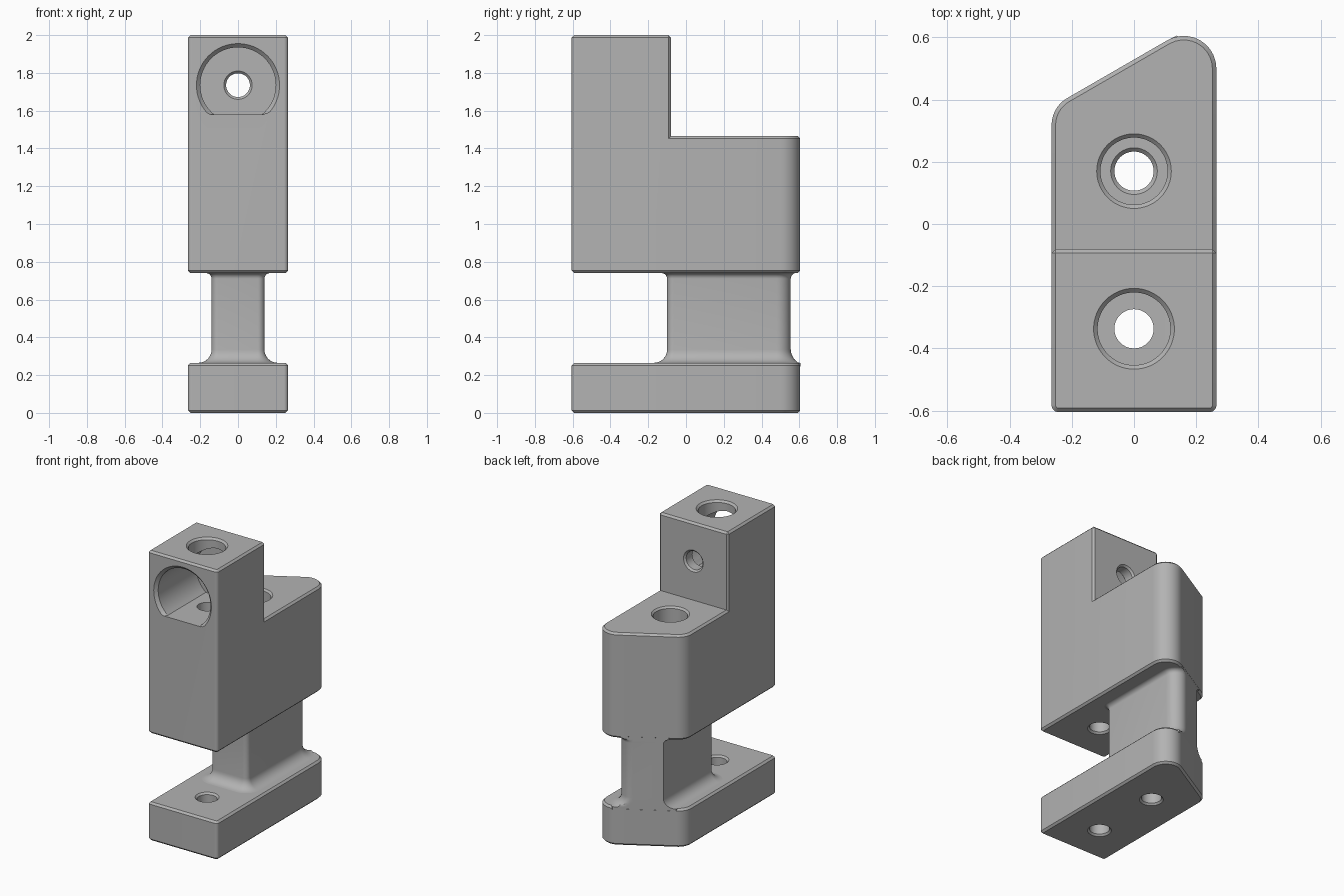
import bpy, bmesh
from math import cos, sin, pi, tan, radians
from mathutils import Vector

cube = bpy.data.objects.get("Cube")
if cube:
    bpy.data.objects.remove(cube, do_unlink=True)

HALF_W, FRONT, STEP_Y = 0.265, -0.605, -0.08
BASE_TOP, BLOCK_BOTTOM, STEP_Z, TOP = 0.265, 0.74, 1.465, 2.0
EDGE = 0.013

grey = bpy.data.materials.new("machined_grey")
grey.use_nodes = True
grey.diffuse_color = (0.45, 0.45, 0.45, 1)
grey.node_tree.nodes["Principled BSDF"].inputs["Base Color"].default_value = grey.diffuse_color


def slant(x):
    """Depth of the slanted rear face at a given x."""
    return 0.682 + (x - HALF_W) * tan(radians(30))


def rounded(corners, steps=10):
    """Outline with an arc at each (x, y, radius) corner."""
    pts = []
    for i, (x, y, r) in enumerate(corners):
        p = Vector((x, y))
        if r == 0:
            pts.append(p)
            continue
        a = (Vector(corners[i - 1][:2]) - p).normalized()
        b = (Vector(corners[(i + 1) % len(corners)][:2]) - p).normalized()
        half = a.angle(b) / 2
        centre = p + (a + b).normalized() * r / sin(half)
        start = p + a * r / tan(half) - centre
        end = p + b * r / tan(half) - centre
        sweep = start.angle(end)
        for k in range(steps + 1):
            t = sweep * k / steps
            pts.append(centre + (start * sin(sweep - t) + end * sin(t)) / sin(sweep))
    return pts


def loft(rings):
    """Closed solid through matching rings of points."""
    bm = bmesh.new()
    loops = [[bm.verts.new(p) for p in ring] for ring in rings]
    n = len(loops[0])
    for lo, hi in zip(loops, loops[1:]):
        for i in range(n):
            j = (i + 1) % n
            bm.faces.new((lo[i], lo[j], hi[j], hi[i]))
    bm.faces.new(loops[0][::-1])
    bm.faces.new(loops[-1])
    bmesh.ops.recalc_face_normals(bm, faces=bm.faces)
    return bm


def to_object(name, bm):
    mesh = bpy.data.meshes.new(name)
    bm.to_mesh(mesh)
    bm.free()
    ob = bpy.data.objects.new(name, mesh)
    bpy.context.collection.objects.link(ob)
    mesh.materials.append(grey)
    return ob


def chamfer(bm):
    """Break every sharp outer edge."""
    bmesh.ops.dissolve_limit(bm, angle_limit=0.01, verts=bm.verts, edges=bm.edges)
    bm.normal_update()
    sharp = [e for e in bm.edges if e.is_manifold and e.calc_face_angle_signed() > 0.7]
    bmesh.ops.bevel(bm, geom=sharp, offset=EDGE, segments=1, affect='EDGES')


def bore(name, profile, axis='Z', centre=(0, 0), floor=None, sides=64):
    """Turned cutter from (radius, position along axis) pairs."""
    rings = []
    for r, h in profile:
        ring = []
        for i in range(sides):
            u = centre[0] + r * cos(2 * pi * i / sides)
            v = centre[1] + r * sin(2 * pi * i / sides)
            if floor is not None:
                v = max(v, floor)
            ring.append((u, v, h) if axis == 'Z' else (u, h, v))
        rings.append(ring)
    ob = to_object(name, loft(rings))
    ob.hide_render = True
    ob.hide_set(True)
    return ob


def finish(ob, cutters):
    """Cut the holes, apply them and shade."""
    for c in cutters:
        m = ob.modifiers.new(c.name, 'BOOLEAN')
        m.operation, m.object, m.solver = 'DIFFERENCE', c, 'EXACT'
    bpy.context.view_layer.update()
    graph = bpy.context.evaluated_depsgraph_get()
    mesh = bpy.data.meshes.new_from_object(ob.evaluated_get(graph))
    ob.modifiers.clear()
    ob.data = mesh
    bpy.ops.object.select_all(action='DESELECT')
    ob.select_set(True)
    bpy.context.view_layer.objects.active = ob
    bpy.ops.object.shade_smooth_by_angle(angle=radians(30))


outline = rounded([(-HALF_W, FRONT, 0.022), (HALF_W, FRONT, 0.022),
                   (HALF_W, slant(HALF_W), 0.105), (-HALF_W, slant(-HALF_W), 0.1)])


def prism(z0, z1):
    return loft([[(p.x, p.y, z) for p in outline] for z in (z0, z1)])


# Base foot
bm = prism(0, BASE_TOP)
chamfer(bm)
base = to_object("base", bm)

# Upper block: full outline, front part raised into a tower
bm = prism(BLOCK_BOTTOM, STEP_Z)
bmesh.ops.bisect_plane(bm, geom=bm.verts[:] + bm.edges[:] + bm.faces[:],
                       plane_co=(0, STEP_Y, 0), plane_no=(0, 1, 0))
bm.normal_update()
front_top = [f for f in bm.faces if f.normal.z > 0.9 and f.calc_center_median().y < STEP_Y]
raised = bmesh.ops.extrude_face_region(bm, geom=front_top)["geom"]
bmesh.ops.delete(bm, geom=[f for f in front_top if f.is_valid], context='FACES_ONLY')
bmesh.ops.translate(bm, vec=(0, 0, TOP - STEP_Z),
                    verts=[v for v in raised if isinstance(v, bmesh.types.BMVert)])
bmesh.ops.recalc_face_normals(bm, faces=bm.faces)
chamfer(bm)
block = to_object("upper_block", bm)


# Web: filleted into base and block, trimmed flush with the rear slant
def web_ring(d, z):
    w, f = 0.14 + d, -0.1 - d
    rise = d / cos(radians(30))
    pts = rounded([(-w, f, 0.035 + d), (w, f, 0.035 + d),
                   (w, slant(w) + rise, 0.075 + d), (-w, slant(-w) + rise, 0)])
    return [(p.x, min(p.y, slant(p.x) - 0.0005), z) for p in pts]


def fillet(radius, z, direction, steps=8):
    return [web_ring(radius * (1 - sin(t)), z + direction * radius * (1 - cos(t)))
            for t in (pi / 2 * k / steps for k in range(steps + 1))]


LOW_R, HIGH_R, SINK = 0.07, 0.03, 0.02
web = to_object("web", loft([web_ring(LOW_R, BASE_TOP - SINK)] + fillet(LOW_R, BASE_TOP, 1)
                            + fillet(HIGH_R, BLOCK_BOTTOM, -1)[::-1]
                            + [web_ring(HIGH_R, BLOCK_BOTTOM + SINK)]))

# Hole cutters
front_hole = bore("front_hole_cutter", [
    (0.085, -0.01), (0.063, 0.012), (0.063, 0.253), (0.085, 0.275),
    (0.085, 0.73), (0.063, 0.752), (0.063, 1.7)], centre=(0, -0.337))
rear_hole = bore("rear_hole_cutter", [
    (0.085, -0.01), (0.063, 0.012), (0.063, 1.088), (0.075, 1.1),
    (0.108, 1.1), (0.108, 1.453), (0.13, 1.475)], centre=(0, 0.17))
top_hole = bore("top_hole_cutter", [
    (0.117, 1.7), (0.117, 1.987), (0.14, 2.01)], centre=(0, -0.337))
pocket = bore("pocket_cutter", [
    (0.23, -0.615), (0.2, -0.585), (0.2, -0.17)], 'Y', (0, 1.735), floor=1.58)
back_hole = bore("back_hole_cutter", [
    (0.087, -0.182), (0.063, -0.158), (0.063, -0.092), (0.085, -0.07)], 'Y', (0, 1.735))

finish(base, [front_hole, rear_hole])
finish(web, [rear_hole])
finish(block, [pocket, front_hole, rear_hole, top_hole, back_hole])
